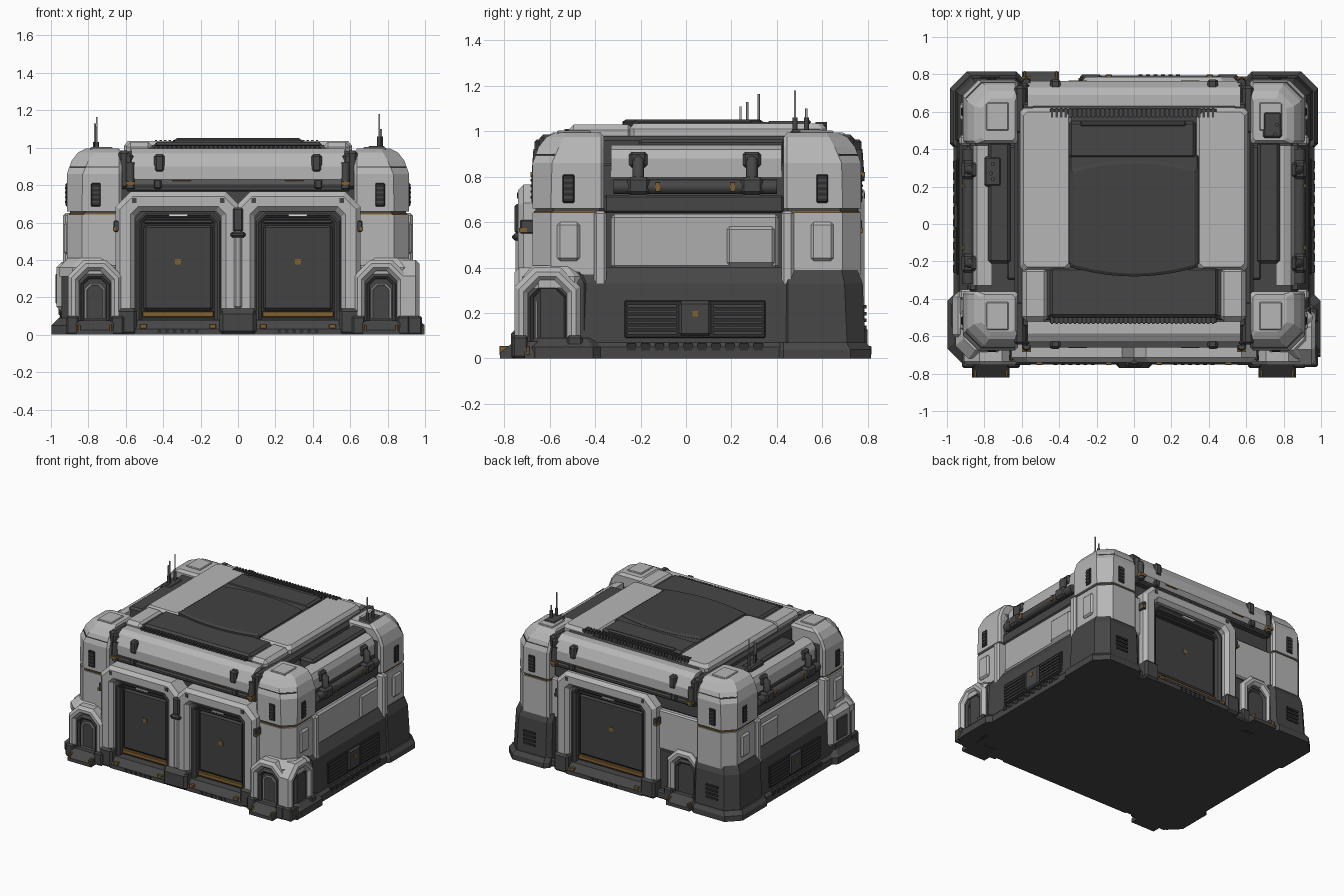
import bpy, bmesh, math
from mathutils import Matrix, Vector

def mat(name, r, g, b):
    m = bpy.data.materials.new(name)
    m.diffuse_color = (r, g, b, 1)
    return m

LIGHT = mat("light_grey_armour", 0.47, 0.47, 0.47)
PANEL = mat("side_panel_grey", 0.42, 0.42, 0.42)
DARK = mat("dark_grey", 0.062, 0.062, 0.063)
DOOR = mat("door_grey", 0.054, 0.054, 0.055)
BLACK = mat("recess_black", 0.028, 0.028, 0.029)
ORANGE = mat("dull_orange", 0.22, 0.12, 0.03)
LAMP = mat("lamp_white", 0.75, 0.75, 0.75)

I = Matrix.Identity(4)

def at(x=0, y=0, angle=0, mx=1, my=1):
    """Placement: local -y is outward, local x runs along the wall."""
    return Matrix.Diagonal((mx, my, 1, 1)) @ Matrix.Translation((x, y, 0)) @ Matrix.Rotation(math.radians(angle), 4, 'Z')

def finish(bm, name, material, T):
    bm.transform(T)
    bmesh.ops.recalc_face_normals(bm, faces=bm.faces)
    me = bpy.data.meshes.new(name)
    bm.to_mesh(me)
    bm.free()
    me.materials.append(material)
    ob = bpy.data.objects.new(name, me)
    bpy.context.collection.objects.link(ob)
    return ob

def box(name, x0, x1, y0, y1, z0, z1, material, T=I, bevel=0.01):
    bm = bmesh.new()
    S = Matrix.Translation(((x0+x1)/2, (y0+y1)/2, (z0+z1)/2)) @ Matrix.Diagonal((x1-x0, y1-y0, z1-z0, 1))
    bmesh.ops.create_cube(bm, size=1, matrix=S)
    if bevel:
        bmesh.ops.bevel(bm, geom=bm.edges[:], offset=bevel, segments=1, affect='EDGES')
    return finish(bm, name, material, T)

def loft(name, loops, material, T=I):
    bm = bmesh.new()
    rows = [[bm.verts.new(p) for p in lp] for lp in loops]
    for a, b in zip(rows, rows[1:]):
        n = len(a)
        for i in range(n):
            bm.faces.new((a[i], a[(i+1) % n], b[(i+1) % n], b[i]))
    bm.faces.new(rows[0])
    bm.faces.new(rows[-1])
    return finish(bm, name, material, T)

def stack(name, x0, x1, y0, y1, rings, material, T=I, inner=None):
    """Chamfered rectangle lofted through rings of (height, inset, chamfer).
    With inner set, only the +x +y sides move in and the other corners keep that chamfer."""
    loops = []
    for z, i, c in rings:
        j, k = (i, c) if inner is None else (max(0, z-0.975)*0.8, inner)
        a, b, d, e = x0+j, x1-i, y0+j, y1-i
        loops.append([(a+k, d, z), (b-k, d, z), (b, d+k, z), (b, e-c, z),
                      (b-c, e, z), (a+k, e, z), (a, e-k, z), (a, d+k, z)])
    return loft(name, loops, material, T)

def extrude_x(name, profile, x0, x1, material, T=I):
    return loft(name, [[(x, y, z) for y, z in profile] for x in (x0, x1)], material, T)

def frame(name, w, h, c, t, depth, material, T=I, z0=0.0, e=0.015):
    """Chamfered arch frame swept around an opening, with bevelled lips."""
    def outline(o):
        W, H, C = w-o, h-o, max(c-o*0.5, 0.02)
        return [(-W, z0), (-W, H-C), (-W+C, H), (W-C, H), (W, H-C), (W, z0)]
    section = [(0, 0), (0, -depth+e), (e, -depth), (t-e, -depth), (t, -depth+e), (t, 0)]
    cols = [[(x, y, z) for x, z in outline(o)] for o, y in section]
    return loft(name, [[col[k] for col in cols] for k in range(6)], material, T)

def tube(name, pts, r, material, T=I):
    cu = bpy.data.curves.new(name, 'CURVE')
    cu.dimensions = '3D'
    cu.bevel_depth, cu.bevel_resolution, cu.use_fill_caps = r, 2, True
    sp = cu.splines.new('POLY')
    sp.points.add(len(pts)-1)
    for p, q in zip(sp.points, pts):
        p.co = (*(T @ Vector(q)), 1)
    cu.materials.append(material)
    bpy.context.collection.objects.link(bpy.data.objects.new(name, cu))

def slot(T, z=0.75):
    """Louvred tower window."""
    box("tower_window", -0.026, 0.026, -0.006, 0.01, z-0.065, z+0.06, BLACK, T, 0.005)
    for k in range(4):
        box("tower_louvre", -0.02, 0.02, -0.01, 0, z-0.045+k*0.025, z-0.035+k*0.025, DARK, T, 0)

def small_door(T, step=0.165):
    """Personnel airlock with its step."""
    frame("airlock_frame", 0.145, 0.40, 0.085, 0.06, 0.10, LIGHT, T, 0.09, 0.02)
    frame("airlock_inner_frame", 0.09, 0.325, 0.045, 0.028, 0.08, DARK, T)
    box("airlock_recess", -0.085, 0.085, -0.03, 0.02, 0, 0.33, BLACK, T)
    frame("airlock_hatch_rim", 0.055, 0.275, 0.03, 0.012, 0.06, PANEL, T, 0.09, 0.003)
    box("airlock_hatch", -0.044, 0.044, -0.055, 0, 0.07, 0.262, DARK, T)
    extrude_x("airlock_step", [(0, 0), (-step, 0), (-step, 0.025), (-0.10, 0.075), (0, 0.075)], -0.10, 0.10, DARK, T)
    for s in (-1, 1):
        box("airlock_foot", s*0.12-0.035, s*0.12+0.035, -0.115, 0, 0, 0.10, DARK, T)
        box("step_marker", s*0.085-0.007, s*0.085+0.007, -step-0.002, -0.115, 0.015, 0.055, ORANGE, T, 0.003)

def big_door(T, w):
    """Vehicle bay: arch, inner frame, shutter, sill."""
    frame("bay_arch", w, 0.765, 0.08, 0.105, 0.14, LIGHT, T, 0.13, 0.025)
    i = w-0.10
    frame("bay_inner_frame", i, 0.665, 0.05, 0.04, 0.10, DARK, T)
    box("bay_shutter", -i+0.02, i-0.02, -0.05, 0.02, 0.02, 0.64, BLACK, T)
    box("bay_shutter_panel", -i+0.05, i-0.05, -0.062, 0, 0.13, 0.585, DOOR, T, 0.012)
    box("bay_shutter_ridge", -i+0.05, i-0.05, -0.07, 0, 0.595, 0.615, DARK, T, 0.005)
    box("bay_lamp", -0.05, 0.05, -0.106, -0.09, 0.632, 0.642, LAMP, T, 0)
    box("bay_warning_stripe", -i+0.045, i-0.045, -0.068, 0, 0.095, 0.125, ORANGE, T, 0.003)
    box("bay_emblem_plate", -0.016, 0.016, -0.066, -0.06, 0.375, 0.405, ORANGE, T, 0)
    extrude_x("bay_sill", [(0, 0), (-0.15, 0), (-0.15, 0.03), (-0.11, 0.08), (0, 0.08)], -i, i, DARK, T)
    for k in range(6):
        box("sill_grip", -0.11+k*0.04, -0.09+k*0.04, -0.155, -0.14, 0.008, 0.028, BLACK, T, 0)
    for s in (-1, 1):
        box("bay_foot", s*(w-0.055)-0.06, s*(w-0.055)+0.06, -0.155, 0, 0, 0.14, DARK, T, 0.015)
        box("bay_foot_marker", s*(i-0.05)-0.018, s*(i-0.05)+0.018, -0.153, -0.13, 0.033, 0.057, ORANGE, T, 0.003)
        box("arch_clip", s*(w-0.005)-0.015, s*(w-0.005)+0.015, -0.13, -0.06, 0.55, 0.61, DARK, T, 0.005)
        box("arch_clip_light", s*(w+0.005)-0.008, s*(w+0.005)+0.008, -0.135, -0.10, 0.555, 0.575, ORANGE, T, 0)
        box("arch_bolt", s*(w-0.1)-0.012, s*(w-0.1)+0.012, -0.144, -0.13, 0.705, 0.73, DARK, T, 0)

# Core hull and foundation
box("foundation", -0.93, 0.93, -0.70, 0.76, 0, 0.06, DARK)
box("core_hull", -0.85, 0.85, -0.60, 0.66, 0.0, 0.86, DARK)
box("upper_hull", -0.64, 0.64, -0.56, 0.66, 0.8, 0.98, DARK, I, 0.02)

# Corner towers with seam, windows and lower bodies
for sx in (-1, 1):
    for sy, y0, y1 in ((-1, 0.36, 0.675), (1, 0.43, 0.77)):
        T = at(mx=sx, my=sy)
        yc = (y0+y1)/2
        stack("tower_core", 0.62, 0.91, y0, y1, [(0.05, 0.012, 0.08), (0.9, 0.012, 0.08)], DARK, T, 0.02)
        stack("tower_lower", 0.62, 0.915, y0, y1, [(0.37, 0, 0.08), (0.642, 0, 0.08)], LIGHT, T, 0.015)
        stack("tower_seam", 0.62, 0.91, y0, y1, [(0.642, 0.006, 0.08), (0.65, 0.006, 0.08)], ORANGE, T, 0.02)
        stack("tower_upper", 0.62, 0.915, y0, y1,
              [(0.66, 0, 0.08), (0.86, 0, 0.085), (0.93, 0.025, 0.09), (0.975, 0.06, 0.08), (0.995, 0.10, 0.05)], LIGHT, T, 0.015)
        box("tower_roof_plate", 0.67, 0.79, yc-0.10, yc+0.05, 0.985, 1.003, LIGHT, T, 0.005)
        slot(at(sx*0.76, sy*y1, 0 if sy < 0 else 180))
        slot(at(sx*0.915, sy*yc, 90*sx))
        box("tower_side_plate", 0.90, 0.93, yc-0.05, yc+0.05, 0.43, 0.60, LIGHT, T, 0.012)
        box("tower_leg", 0.86, 0.935, y0-0.01, y0+0.045, 0.28, 0.65, LIGHT, T, 0.012)
        box("tower_clamp", 0.58, 0.64, y0+0.05, y1-0.03, 0.78, 0.985, DARK, T, 0.015)

# Rear corner plinths
for sx in (-1, 1):
    T = at(mx=sx)
    stack("rear_plinth_foot", 0.60, 0.985, 0.40, 0.815, [(0, 0, 0.09), (0.04, 0, 0.09), (0.07, 0.02, 0.09)], DARK, T, 0.03)
    stack("rear_plinth", 0.60, 0.955, 0.42, 0.79, [(0.05, 0, 0.08), (0.33, 0.012, 0.08), (0.39, 0.035, 0.07)], DARK, T, 0.03)
    for k in range(4):
        box("plinth_vent", 0.72, 0.82, 0.78, 0.794, 0.13+k*0.03, 0.145+k*0.03, BLACK, T, 0)

# Front corner pods
for sx in (-1, 1):
    T = at(mx=sx)
    stack("front_pod_foot", 0.60, 0.998, -0.745, -0.33, [(0, 0, 0.08), (0.05, 0, 0.08), (0.09, 0.04, 0.07)], DARK, T)
    stack("front_pod", 0.63, 0.945, -0.71, -0.38, [(0.05, 0, 0.07), (0.33, 0, 0.07), (0.40, 0.04, 0.06)], DARK, T)
    stack("front_pod_cap", 0.63, 0.955, -0.72, -0.42, [(0.31, 0, 0.07), (0.36, 0, 0.07), (0.41, 0.045, 0.06)], LIGHT, T)
    small_door(at(sx*0.765, -0.655))
small_door(at(0.87, -0.61, 90), 0.126)
box("left_pod_armour", -0.97, -0.90, -0.62, -0.36, 0.12, 0.39, LIGHT, I, 0.03)
box("left_pod_hatch", -0.976, -0.95, -0.56, -0.42, 0.16, 0.33, DARK, I, 0.01)

# Vehicle bays: two in front, one at the back, plus the back airlock
for sx in (-1, 1):
    big_door(at(sx*0.32, -0.60), 0.335)
box("front_centre_pipe", -0.022, 0.022, -0.75, -0.70, 0.14, 0.66, PANEL, I, 0.01)
box("front_centre_foot", -0.10, 0.10, -0.77, -0.66, 0, 0.13, DARK, I, 0.02)
box("front_centre_clamp", -0.04, 0.04, -0.765, -0.70, 0.52, 0.55, DARK)
box("front_centre_cover", -0.028, 0.028, -0.755, -0.70, 0.55, 0.68, DARK)
big_door(at(0.135, 0.645, 180), 0.42)
small_door(at(-0.50, 0.65, 180))
for x0, x1 in ((-0.64, -0.24), (0.51, 0.64)):
    box("rear_wall_panel", x0, x1, 0.60, 0.725, 0.36, 0.66, LIGHT)
    box("rear_dark_wall", x0, x1, 0.60, 0.715, 0, 0.36, DARK)
box("rear_dark_band", -0.62, 0.62, 0.60, 0.70, 0.66, 0.82, DARK)

# Front and back roof beams with clamps
for sy, y in ((-1, 0.66), (1, 0.765)):
    T = at(my=sy)
    extrude_x("roof_beam", [(y-0.14, 0.80), (y-0.03, 0.80), (y, 0.83), (y, 0.90), (y-0.035, 0.97), (y-0.075, 0.995), (y-0.14, 0.995)],
              -0.57, 0.57, LIGHT, T)
    box("roof_beam_rail", -0.60, 0.60, y-0.12, y-0.015, 0.765, 0.80, DARK, T)
    for s in (-1, 1):
        box("beam_clamp", s*0.42-0.028, s*0.42+0.028, y-0.08, y+0.008, 0.87, 0.965, DARK, T, 0.012)
        box("beam_light", s*0.30-0.05, s*0.30+0.05, y-0.01, y+0.003, 0.822, 0.828, ORANGE, T, 0)
        box("beam_end", s*0.585-0.025, s*0.585+0.025, y-0.14, y-0.01, 0.79, 0.97, DARK, T, 0.015)
        tube("beam_hose", [(s*0.575, y-0.01, 0.92), (s*0.575, y, 0.78)], 0.022, DARK, T)
        box("beam_strap", s*0.43-0.02, s*0.43+0.02, y-0.03, y+0.006, 0.78, 0.83, DARK, T, 0.006)
        box("hose_band", s*0.575-0.024, s*0.575+0.024, y-0.02, y+0.024, 0.80, 0.82, ORANGE, T, 0)

# Long side walls (mirrored)
for sx in (-1, 1):
    W = at(mx=sx) @ at(0.0, 0.04, 90)
    extrude_x("side_lower_wall", [(-0.80, 0), (-0.965, 0), (-0.965, 0.05), (-0.945, 0.07), (-0.935, 0.33), (-0.89, 0.40), (-0.80, 0.40)],
              -0.50, 0.42, DARK, W)
    box("side_vent_bay", -0.31, 0.31, -0.95, -0.90, 0.09, 0.255, BLACK, W, 0.005)
    for s in (-1, 1):
        for k in range(6):
            box("side_vent_slat", s*0.19-0.11, s*0.19+0.11, -0.957, -0.93, 0.105+k*0.024, 0.118+k*0.024, DARK, W, 0)
    box("side_vent_centre", -0.07, 0.07, -0.96, -0.90, 0.10, 0.25, DARK, W)
    box("side_vent_mark", -0.012, 0.012, -0.964, -0.95, 0.185, 0.21, ORANGE, W, 0)
    for k in range(10):
        box("side_foot_rib", -0.30+k*0.062, -0.26+k*0.062, -0.968, -0.94, 0.035, 0.065, BLACK, W, 0)
    box("side_mid_panel", -0.37, 0.37, -0.90, -0.80, 0.395, 0.635, PANEL, W, 0.015)
    box("side_mid_hatch", 0.14, 0.35, -0.912, -0.85, 0.41, 0.58, PANEL, W, 0.012)
    box("side_ledge", -0.40, 0.39, -0.885, -0.70, 0.64, 0.72, DARK, W)
    extrude_x("side_roof_beam", [(-0.76, 0.80), (-0.855, 0.80), (-0.86, 0.88), (-0.84, 0.92), (-0.80, 0.94), (-0.76, 0.94)],
              -0.37, 0.38, LIGHT, W)
    box("side_roof_box", -0.25, 0.40, -0.78, -0.66, 0.80, 0.965, DARK, W, 0.015)
    tube("side_pipe", [(-0.36, -0.885, 0.755), (0.36, -0.885, 0.755)], 0.032, DARK, W)
    for s in (-1, 1):
        tube("side_pipe_riser", [(s*0.25, -0.885, 0.755), (s*0.25, -0.885, 0.86), (s*0.25, -0.84, 0.88)], 0.026, DARK, W)
        box("riser_clamp", s*0.25-0.04, s*0.25+0.04, -0.872, -0.82, 0.84, 0.91, DARK, W, 0.012)
        box("pipe_joint", s*0.25-0.05, s*0.25+0.05, -0.922, -0.85, 0.72, 0.80, DARK, W, 0.015)
        box("pipe_band", s*0.165-0.01, s*0.165+0.01, -0.92, -0.85, 0.735, 0.775, ORANGE, W, 0)

# Roof: light wings, dark deck, raised hatch, combs
box("roof_deck", -0.56, 0.56, -0.51, 0.63, 0.95, 1.015, DARK, I, 0.02)
for s in (-1, 1):
    T = at(mx=s)
    stack("roof_wing", 0.33, 0.61, -0.25, 0.62, [(0.93, 0, 0.02), (1.01, 0, 0.02), (1.035, 0.02, 0.02)], LIGHT, T)
    box("roof_wing_front", 0.455, 0.60, -0.52, -0.23, 0.93, 1.03, LIGHT, T, 0.025)
    box("roof_edge_channel", 0.61, 0.68, -0.30, 0.42, 0.80, 0.92, DARK, T)
box("roof_front_panel", -0.45, 0.45, -0.50, -0.23, 1.0, 1.03, DARK, I, 0.015)
box("roof_rear_panel", -0.35, 0.33, 0.35, 0.55, 1.0, 1.045, DARK, I, 0.015)
box("roof_rear_rail", -0.29, 0.28, 0.52, 0.55, 1.03, 1.052, DARK)
arc = [-1+k/6 for k in range(13)]
hatch = [(0.34*u, -0.28+0.05*u*u) for u in arc] + [(-0.34*u, 0.34-0.05*u*u) for u in arc]
loft("roof_hatch", [[(x*f, (y-0.03)*f+0.03, z) for x, y in hatch] for z, f in ((1.0, 1), (1.042, 1), (1.052, 0.95))], DOOR)
box("roof_hatch_collar", -0.35, 0.35, -0.22, 0.37, 1.0, 1.04, DARK, I, 0.012)
for y, z in ((0.595, 1.035), (-0.51, 1.005)):
    box("comb_base", -0.45, 0.44, y-0.02, y+0.02, z-0.04, z, BLACK, I, 0)
    for k in range(36):
        box("comb_tooth", -0.445+k*0.0246, -0.432+k*0.0246, y-0.025, y+0.025, z-0.03, z+0.006, DARK, I, 0)

# Antennas
for x, y, z0, z1 in ((-0.755, 0.24, 0.94, 1.11), (-0.765, 0.27, 0.94, 1.13), (-0.755, 0.32, 0.94, 1.165),
                     (0.755, 0.48, 0.97, 1.18), (0.765, 0.53, 0.97, 1.10)):
    tube("antenna_mast", [(x, y, z0), (x, y, z1)], 0.005, PANEL)
    tube("antenna_base", [(x, y, z0), (x, y, z0+0.09)], 0.011, DARK)
box("antenna_mount", 0.69, 0.79, 0.46, 0.60, 0.97, 1.008, DARK)
box("antenna_mount_left", -0.80, -0.71, 0.20, 0.36, 0.90, 0.97, DARK)
